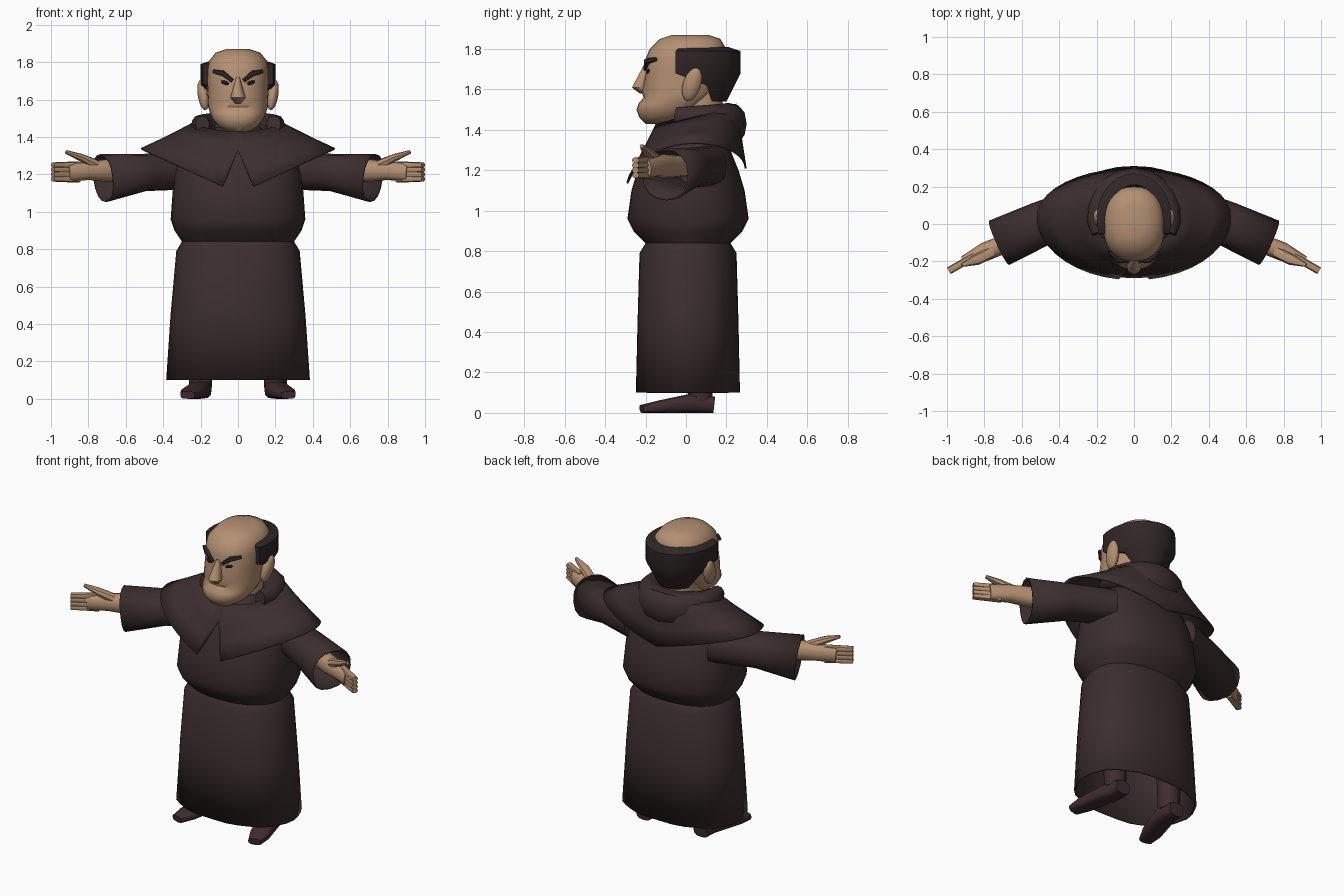
import bpy, bmesh
from math import sin, cos, pi, radians, copysign
from mathutils import Vector

if "Cube" in bpy.data.objects:
    bpy.data.objects.remove(bpy.data.objects["Cube"], do_unlink=True)


def material(name, red, green, blue):
    mat = bpy.data.materials.new(name)
    mat.use_nodes = True
    colour = (red, green, blue, 1)
    mat.diffuse_color = colour
    shader = mat.node_tree.nodes["Principled BSDF"]
    shader.inputs["Base Color"].default_value = colour
    shader.inputs["Roughness"].default_value = .9
    return mat


ROBE = material("brown robe", .045, .027, .027)
SKIN = material("tan skin", .46, .28, .17)
HAIR = material("dark hair", .03, .02, .02)
SHOE = material("plum brown shoe", .05, .025, .03)
EYE = material("eye black", .01, .01, .01)


def loft(name, rings, mat, closed=True, cap_start=True, cap_end=True, thickness=0):
    """Skin a list of equal point rings with quads."""
    bm = bmesh.new()
    rows = [[bm.verts.new(point) for point in ring] for ring in rings]
    count = len(rows[0])
    for lower, upper in zip(rows, rows[1:]):
        for i in range(count if closed else count - 1):
            j = (i + 1) % count
            bm.faces.new((lower[i], lower[j], upper[j], upper[i]))
    if cap_start and closed:
        bm.faces.new(rows[0])
    if cap_end and closed:
        bm.faces.new(rows[-1])
    bmesh.ops.recalc_face_normals(bm, faces=bm.faces)
    mesh = bpy.data.meshes.new(name)
    bm.to_mesh(mesh)
    bm.free()
    mesh.materials.append(mat)
    obj = bpy.data.objects.new(name, mesh)
    bpy.context.collection.objects.link(obj)
    bpy.ops.object.select_all(action='DESELECT')
    obj.select_set(True)
    bpy.context.view_layer.objects.active = obj
    bpy.ops.object.shade_smooth_by_angle(angle=radians(45))
    if thickness:
        solidify = obj.modifiers.new("cloth thickness", 'SOLIDIFY')
        solidify.thickness = thickness


def oval(sides, power):
    """Unit superellipse; a larger power is boxier."""
    def bulge(value):
        return copysign(abs(value) ** (2 / power), value)
    turns = [2 * pi * i / sides for i in range(sides)]
    return [(bulge(cos(turn)), bulge(sin(turn))) for turn in turns]


def stack(name, levels, mat, x=0, y=0, sides=24, power=2.3, fold=0, **options):
    """Loft upward through level ovals: height, half width, half depth, y shift."""
    rings = []
    for z, width, depth, *shift in levels:
        ring = []
        for i, (u, v) in enumerate(oval(sides, power)):
            ripple = 1 + fold * max(0, .5 - z) * cos(2 * i)
            ring.append((x + width * u * ripple, y + sum(shift) + depth * v * ripple, z))
        rings.append(ring)
    loft(name, rings, mat, **options)


def tube(name, stations, mat, side=1, sides=12, power=2.3, **options):
    """Sweep along a path of stations: x, y, z, half width, half height."""
    path = [Vector((side * x, y, z)) for x, y, z, width, height in stations]
    rings = []
    for i, (*place, width, height) in enumerate(stations):
        along = path[min(i + 1, len(path) - 1)] - path[max(i - 1, 0)]
        across = along.cross(Vector((0, 0, 1))).normalized()
        up = across.cross(along).normalized()
        rings.append([path[i] + across * width * u + up * height * v
                      for u, v in oval(sides, power)])
    loft(name, rings, mat, **options)


def ball(name, location, scale, mat, tilt):
    bpy.ops.mesh.primitive_uv_sphere_add(segments=14, ring_count=8, location=location, rotation=tilt)
    obj = bpy.context.object
    obj.name, obj.scale = name, scale
    obj.data.materials.append(mat)
    bpy.ops.object.shade_smooth()


# Robe: open skirt, pinched waist, round belly, sloping shoulders
stack("robe", [
    (.1, .38, .26), (.45, .36, .25), (.79, .33, .24), (.84, .3, .21), (.9, .34, .27),
    (.96, .36, .3), (1.1, .35, .28), (1.2, .34, .25), (1.3, .31, .21), (1.4, .2, .17),
    (1.46, .1, .1)], ROBE, y=.01, sides=32, fold=.03, cap_start=False, thickness=.01)

# Shoulder cape: a ring of strips from collar to hem, slit at the front
columns = 40
collar, hem = [], []
for i in range(columns):
    turn = 2 * pi * i / columns
    front, reach = cos(turn), abs(sin(turn))
    neck = Vector((.22 * sin(turn), .05 - .2 * front, 1.48 - .05 * front))
    drop = 1.1 if front > 0 else 1.21
    depth = .34 if front > 0 else .26
    edge = Vector((.52 * sin(turn), .04 - depth * front, drop + (1.34 - drop) * reach))
    if i == 0:
        edge = edge.lerp(neck, .7)
    collar.append(neck)
    hem.append(edge)
loft("shoulder_cape", [[a.lerp(b, step / 3) for a, b in zip(collar, hem)] for step in range(4)],
     ROBE, cap_start=False, cap_end=False, thickness=.01)

# Folded hood resting behind the neck, thickest at the back
hood = []
for i in range(-6, 7):
    turn = radians(18 * i)
    back = cos(turn)
    girth = .05 + .04 * back
    hood.append((.2 * sin(turn), .01 + .2 * back, 1.46 - .03 * back, girth, 1.15 * girth))
tube("hood", hood, ROBE)

# Neck, bald head and nose
stack("neck", [(1.38, .12, .12), (1.62, .12, .12)], SKIN, y=.06)
stack("head", [
    (1.43, .06, .06, -.14), (1.46, .11, .12, -.11), (1.5, .14, .16, -.085), (1.53, .15, .17, -.065),
    (1.56, .16, .17, -.04), (1.59, .16, .19, -.03), (1.68, .165, .19, -.01), (1.75, .165, .2),
    (1.8, .16, .19, .01), (1.85, .12, .15, .02), (1.87, .06, .09, .02)], SKIN, sides=28)
stack("nose", [(1.58, .02, .03, -.2), (1.61, .04, .05, -.22), (1.72, .01, .02, -.19)],
      SKIN, sides=10, power=2)

# Horseshoe of hair: height, radius, start angle; ends tuck into the head
rows = []
for z, radius, start in ((1.54, .13, 35), (1.62, .17, 20), (1.68, .2, -20),
                         (1.79, .2, -20), (1.81, .14, -20)):
    turns = [radians(start + (90 - start) * i / 9) for i in range(19)]
    row = [(radius * cos(turn), .03 + (radius + .04) * sin(turn), z) for turn in turns]
    tucked = [(x * .7, y, z) for x, y, z in (row[0], row[-1])]
    rows.append([tucked[0], *row, tucked[1]])
loft("hair_ring", rows, HAIR, closed=False)

# Paired parts
for side, label in ((1, "left"), (-1, "right")):
    ball(label + "_ear", (side * .186, .03, 1.625), (.03, .045, .086), SKIN, (-.3, side * .15, 0))
    ball(label + "_eye", (side * .07, -.188, 1.69), (.024, .008, .01), EYE, (0, -side * .3, side * .2))
    tube(label + "_brow", [(.03, -.2, 1.7, .01, .01), (.08, -.19, 1.74, .02, .015),
                           (.13, -.15, 1.75, .01, .01)], HAIR, side, sides=8)

    # Wide open sleeve with the arm inside
    tube(label + "_sleeve", [(.25, .11, 1.22, .1, .1), (.5, 0, 1.21, .12, .1),
                             (.72, -.1, 1.18, .13, .13)],
         ROBE, side, sides=16, cap_end=False, thickness=.01)
    tube(label + "_hand", [(.5, 0, 1.22, .05, .05), (.7, -.11, 1.22, .05, .06),
                           (.8, -.15, 1.22, .05, .05), (.91, -.2, 1.21, .03, .05)], SKIN, side)
    for finger in range(4):
        z = 1.175 + .025 * finger
        tube(f"{label}_finger_{finger + 1}", [(.85, -.17, z, .02, .02), (.99, -.25, z, .02, .014)],
             SKIN, side, sides=8)
    tube(label + "_thumb", [(.76, -.15, 1.25, .03, .03), (.84, -.19, 1.29, .03, .02),
                            (.92, -.22, 1.32, .01, .01)], SKIN, side, sides=8)

    # Leg and pointed shoe
    stack(label + "_leg", [(.06, .06, .06), (.6, .08, .08)], SHOE, x=side * .2, y=.07, sides=12)
    tube(label + "_shoe", [(.2, .14, .04, .05, .04), (.2, .05, .05, .06, .05),
                           (.25, -.14, .03, .06, .03), (.27, -.22, .02, .04, .02)],
         SHOE, side, power=3)
